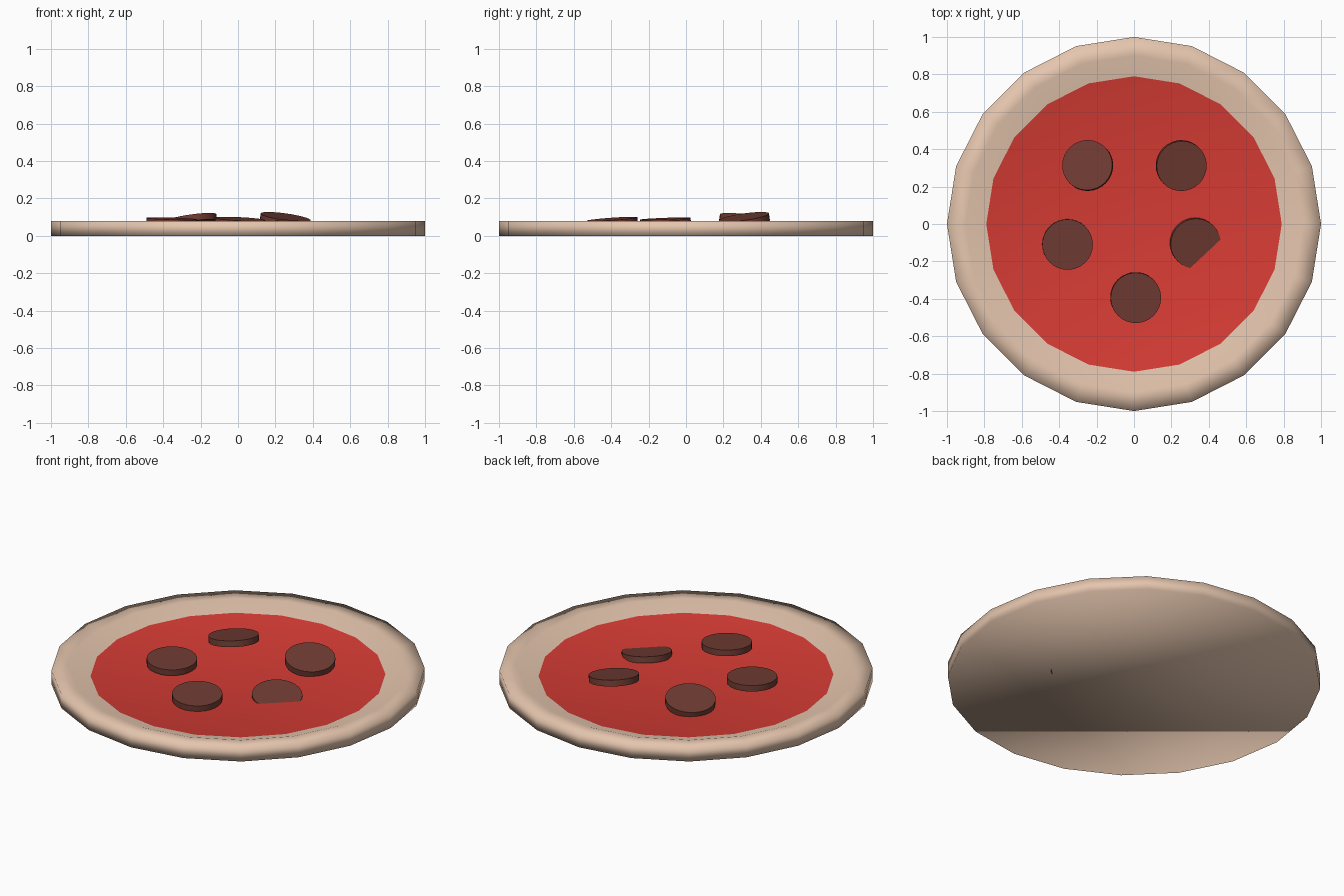
import bpy, bmesh, math
from mathutils import Vector

if "Cube" in bpy.data.objects:
    bpy.data.objects.remove(bpy.data.objects["Cube"])

SIDES = 20


def material(name, rgb):
    m = bpy.data.materials.new(name)
    m.diffuse_color = (*rgb, 1)
    m.use_nodes = True
    m.node_tree.nodes["Principled BSDF"].inputs["Base Color"].default_value = m.diffuse_color
    return m


dough = material("dough", (0.78, 0.56, 0.42))
sauce = material("sauce", (0.68, 0.045, 0.035))
meat = material("cured_meat", (0.16, 0.045, 0.033))

# Crust: rings of the profile (radius, height) from base edge to sauce edge
bm = bmesh.new()
profile = [(1.0, 0.0), (1.0, 0.08), (0.90, 0.08), (0.79, 0.045)]
rings = []
for r, z in profile:
    rings.append([bm.verts.new((r * math.cos(math.tau * i / SIDES),
                                r * math.sin(math.tau * i / SIDES), z))
                  for i in range(SIDES)])
for low, high in zip(rings, rings[1:]):
    for i in range(SIDES):
        j = (i + 1) % SIDES
        bm.faces.new((low[i], low[j], high[j], high[i]))
bm.faces.new(rings[0][::-1])                 # underside
bm.faces.new(rings[-1]).material_index = 1   # sauce surface
for f in bm.faces:
    f.smooth = True
mesh = bpy.data.meshes.new("pizza_base")
bm.to_mesh(mesh)
bm.free()
mesh.materials.append(dough)
mesh.materials.append(sauce)
base = bpy.data.objects.new("pizza_base", mesh)
bpy.context.collection.objects.link(base)

# Sausage slices: x, y, height of the top centre, slope along x, slope along y
slices = [
    (-0.25, 0.315, 0.097, 0.14, -0.13),
    (0.255, 0.31, 0.101, -0.14, 0.14),
    (-0.355, -0.11, 0.092, -0.03, 0.04),
    (0.33, -0.105, 0.060, -0.137, 0.146),
    (0.01, -0.395, 0.090, -0.05, 0.07),
]
THICK = 0.035
for n, (x, y, z, sx, sy) in enumerate(slices, 1):
    normal = Vector((-sx, -sy, 1)).normalized()
    bpy.ops.mesh.primitive_cylinder_add(
        vertices=32, radius=0.135, depth=THICK,
        location=Vector((x, y, z)) - normal * THICK / 2,
        rotation=Vector((0, 0, 1)).rotation_difference(normal).to_euler())
    ob = bpy.context.object
    ob.name = f"sausage_slice_{n}"
    ob.data.materials.append(meat)
    bpy.ops.object.shade_smooth_by_angle(angle=math.radians(30))
